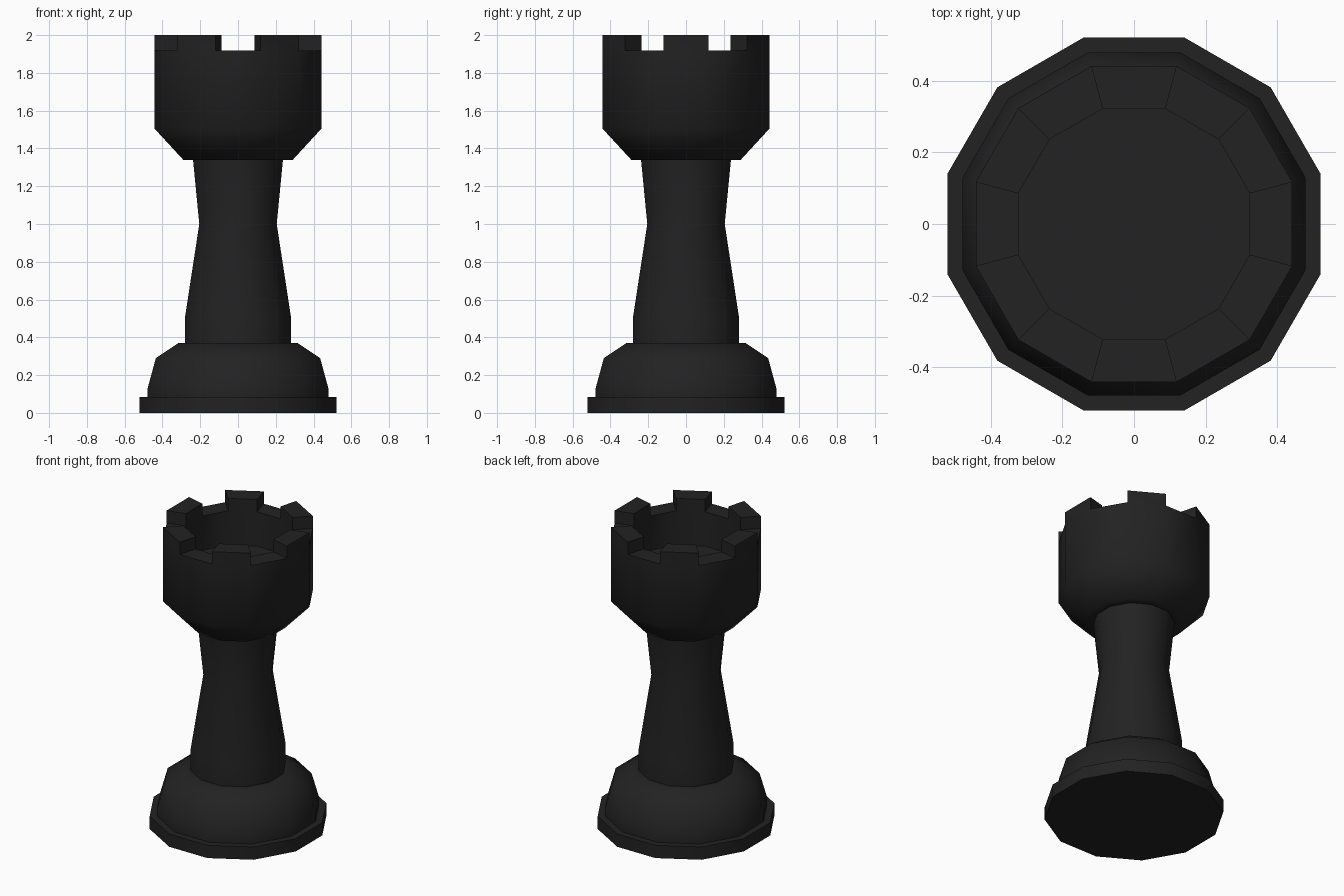
import bpy, bmesh, math

if "Cube" in bpy.data.objects:
    bpy.data.objects.remove(bpy.data.objects["Cube"])

SIDES = 12
STEP = 2 * math.pi / SIDES
FLAT = 1 / math.cos(STEP / 2)   # half-width across flats -> corner radius

# Half-width and height, from the underside up and over into the hollow top
profile = [
    (0.522, 0.0), (0.522, 0.085), (0.48, 0.085), (0.48, 0.125),   # plinth
    (0.435, 0.29), (0.315, 0.37),                                 # rounded base
    (0.28, 0.37), (0.28, 0.51), (0.205, 1.0), (0.238, 1.34),      # column
    (0.29, 1.34), (0.442, 1.505), (0.442, 1.918),                 # head
    (0.323, 1.918), (0.323, 1.69),                                # hollow
]

bm = bmesh.new()
rings = []
for r, z in profile:
    rings.append([bm.verts.new((r * FLAT * math.cos((i - 0.5) * STEP),
                                r * FLAT * math.sin((i - 0.5) * STEP), z))
                  for i in range(SIDES)])

# Skin the rings, remembering the flat rim faces
rim = []
for k in range(len(rings) - 1):
    a, b = rings[k], rings[k + 1]
    for i in range(SIDES):
        j = (i + 1) % SIDES
        face = bm.faces.new((a[i], a[j], b[j], b[i]))
        if k == len(rings) - 3:
            rim.append(face)
bm.faces.new(rings[0][::-1])
bm.faces.new(rings[-1])

# Battlements: raise every second rim face
raised = bmesh.ops.extrude_discrete_faces(bm, faces=rim[::2])["faces"]
for face in raised:
    for v in face.verts:
        v.co.z = 2.0
bmesh.ops.recalc_face_normals(bm, faces=bm.faces[:])

mesh = bpy.data.meshes.new("chess_rook")
bm.to_mesh(mesh)
bm.free()
rook = bpy.data.objects.new("chess_rook", mesh)
bpy.context.collection.objects.link(rook)

# Black finish
mat = bpy.data.materials.new("black")
mat.diffuse_color = (0.016, 0.016, 0.016, 1)
mat.use_nodes = True
mat.node_tree.nodes["Principled BSDF"].inputs["Base Color"].default_value = mat.diffuse_color
mesh.materials.append(mat)

# Soft sides, crisp ledges
bpy.context.view_layer.objects.active = rook
rook.select_set(True)
bpy.ops.object.shade_smooth_by_angle(angle=math.radians(50))
